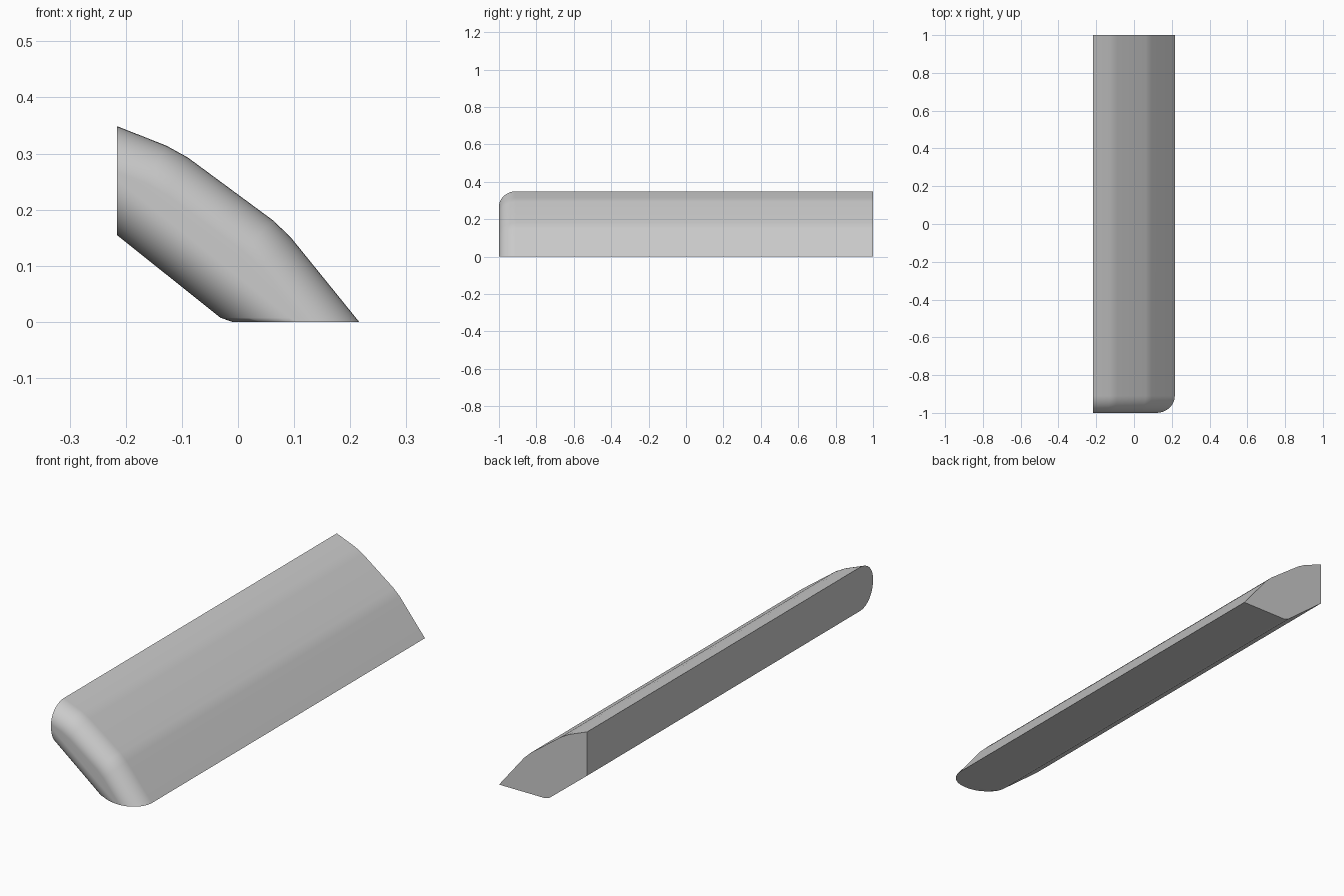
import bpy, bmesh, math
from mathutils import Vector as V

if "Cube" in bpy.data.objects:
    bpy.data.objects.remove(bpy.data.objects["Cube"])

# Sharp cross-section (x, z), clockwise from the top-left corner
P = [V(p) for p in [(-.216, .349), (-.107, .306), (.08, .168), (.216, 0), (-.022, 0), (-.216, .155)]]
ROUNDED = [True, True, True, False, True, False]   # edges rounded over at the nose
CUT = {1: .022, 2: .022, 4: .012}                  # softened corners
R, STEPS = .076, 10


def section(d):
    """Cross-section with the rounded edges moved inwards by d."""
    lines = []
    for i, a in enumerate(P):
        t = (P[(i + 1) % 6] - a).normalized()
        n = V((t.y, -t.x))
        lines.append((a + n * (d if ROUNDED[i] else 0), t))
    pts = []
    for i in range(6):
        (a, s), (b, t) = lines[i - 1], lines[i]
        k = (b - a).cross(t) / s.cross(t)
        pts.append(a + s * k)
    out = []
    for i, p in enumerate(pts):
        if i in CUT:
            for q in (pts[i - 1], pts[(i + 1) % 6]):
                e = q - p
                out.append(p + e.normalized() * min(CUT[i], e.length * .4))
        else:
            out.append(p)
    return out


# Straight bar from the flat back end, then a half-round nose
bm = bmesh.new()
stations = [(1, 0)]
for k in range(STEPS + 1):
    a = math.pi / 2 * k / STEPS
    stations.append((-1 + .09 * (1 - math.sin(a)), R * (1 - math.cos(a))))
rings = [[bm.verts.new((p.x, y, p.y)) for p in section(d)] for y, d in stations]
for r0, r1 in zip(rings, rings[1:]):
    n = len(r0)
    for i in range(n):
        j = (i + 1) % n
        bm.faces.new((r0[i], r0[j], r1[j], r1[i]))
bm.faces.new(rings[0])
bm.faces.new(rings[-1])
bmesh.ops.recalc_face_normals(bm, faces=bm.faces)

me = bpy.data.meshes.new("curved_strip")
bm.to_mesh(me)
bm.free()
ob = bpy.data.objects.new("curved_strip", me)
bpy.context.collection.objects.link(ob)
bpy.context.view_layer.objects.active = ob
ob.select_set(True)
bpy.ops.object.shade_smooth_by_angle(angle=math.radians(30))
wn = ob.modifiers.new("even_shading", 'WEIGHTED_NORMAL')
wn.keep_sharp = True
